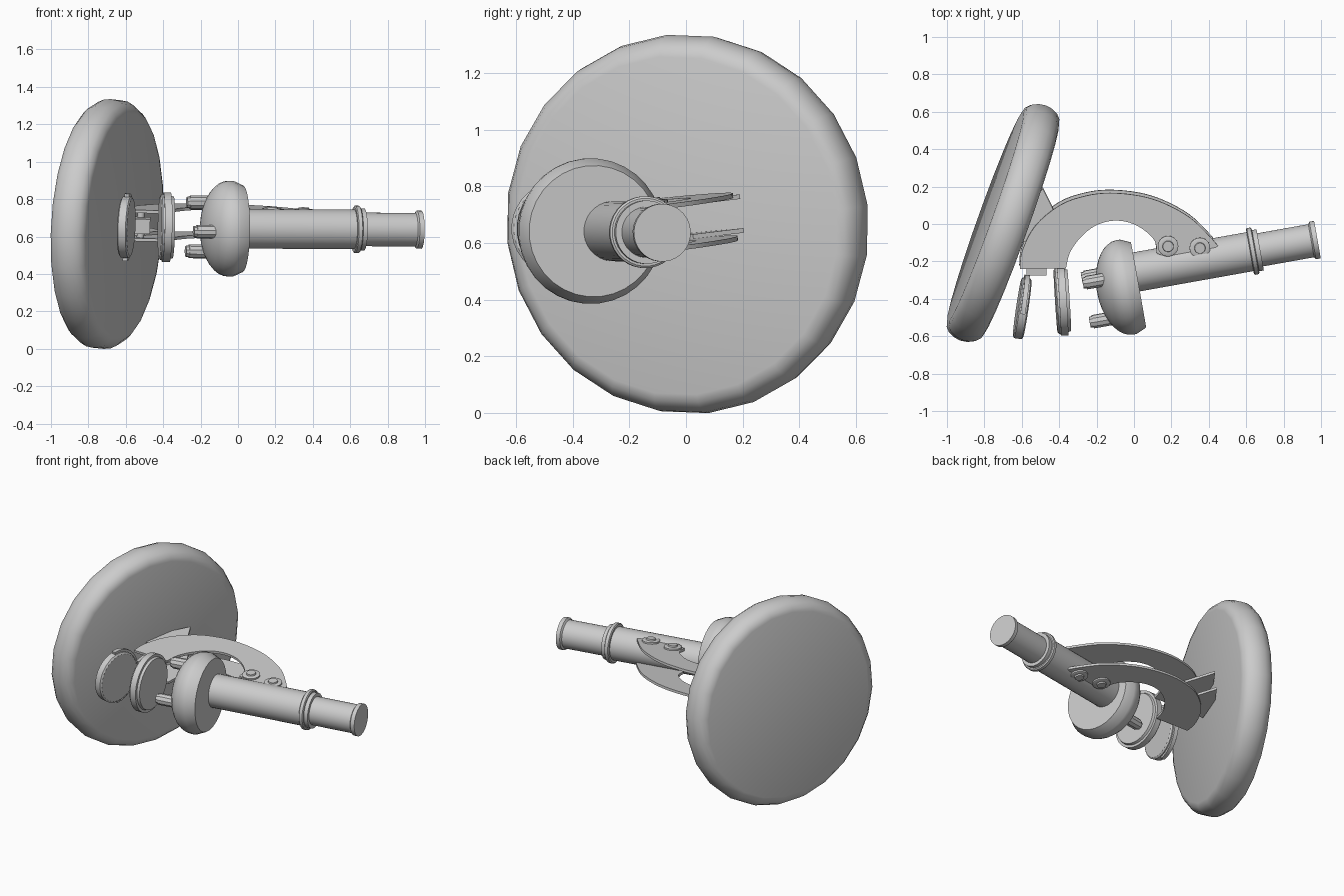
import bpy, bmesh, math
from mathutils import Vector, Matrix

cube = bpy.data.objects.get("Cube")
if cube:
    bpy.data.objects.remove(cube, do_unlink=True)

# Single grey material
grey = bpy.data.materials.new("light_grey")
grey.use_nodes = True
GREY = (0.6, 0.6, 0.6, 1)
grey.diffuse_color = GREY
grey.node_tree.nodes["Principled BSDF"].inputs["Base Color"].default_value = GREY

# The whole instrument lies slightly tilted: z is the normal of its symmetry plane
N = Vector((0.025, -0.11, 1)).normalized()
X = (Vector((1, 0, 0)) - N * N.x).normalized()
Y = N.cross(X)
FRAME = Matrix.Translation((0, 0, 0.67)) @ Matrix((X, Y, N)).transposed().to_4x4()


def finish(name, bm, matrix):
    bmesh.ops.recalc_face_normals(bm, faces=bm.faces[:])
    me = bpy.data.meshes.new(name)
    bm.to_mesh(me)
    bm.free()
    me.transform(matrix)
    me.materials.append(grey)
    ob = bpy.data.objects.new(name, me)
    bpy.context.collection.objects.link(ob)
    return ob


def lathe(name, profile, origin, axis, seg=32):
    """Revolve (distance along axis, radius) points and cap both ends."""
    axis = Vector(axis).normalized()
    up = Vector((0, 0, 1)) if abs(axis.z) < 0.9 else Vector((1, 0, 0))
    basis = Matrix((up, axis.cross(up), axis)).transposed().to_4x4()
    bm = bmesh.new()
    rings = []
    for t, r in profile:
        rings.append([bm.verts.new((r * math.cos(a), r * math.sin(a), t))
                      for a in (2 * math.pi * i / seg for i in range(seg))])
    for a, b in zip(rings, rings[1:]):
        for i in range(seg):
            j = (i + 1) % seg
            bm.faces.new((a[i], a[j], b[j], b[i]))
    bm.faces.new(rings[0])
    bm.faces.new(rings[-1])
    return finish(name, bm, FRAME @ Matrix.Translation(origin) @ basis)


def prism(name, outline, low, high):
    """Extrude a flat outline between two heights."""
    bm = bmesh.new()
    face = bm.faces.new([bm.verts.new((x, y, low)) for x, y in outline])
    res = bmesh.ops.extrude_face_region(bm, geom=[face])
    verts = [v for v in res["geom"] if isinstance(v, bmesh.types.BMVert)]
    bmesh.ops.translate(bm, verts=verts, vec=(0, 0, high - low))
    return finish(name, bm, FRAME)


def smooth_path(pts, steps=4):
    """Catmull-Rom curve through the points."""
    p = [Vector(q) for q in [pts[0]] + pts + [pts[-1]]]
    out = []
    for a, b, c, d in zip(p, p[1:], p[2:], p[3:]):
        for k in range(steps):
            t = k / steps
            out.append(0.5 * (2 * b + (c - a) * t + (2 * a - 5 * b + 4 * c - d) * t * t
                              + (3 * b - a - 3 * c + d) * t ** 3))
    return out + [p[-1]]


# Base: thick disc with a rounded rim
arc = [math.radians(-90 + 22.5 * i) for i in range(9)]
lathe("base_disc", [(0.1 * math.sin(a), 0.6 + 0.072 * math.cos(a)) for a in arc],
      (-0.70, 0.005, -0.021), (0.94, -0.342, 0), 24)

# Body tube with collar, eyepiece and end flange
U = Vector((0.985, 0.174, 0)).normalized()
V = Vector((-U.y, U.x, 0))
lathe("body_tube", [(0, 0.106), (0.635, 0.106)], (0, -0.26, 0), U)
lathe("tube_collar", [(0.63, 0.12), (0.635, 0.127), (0.655, 0.127), (0.66, 0.12),
                      (0.66, 0.112), (0.685, 0.112)], (0, -0.26, 0), U)
lathe("eyepiece", [(0.68, 0.09), (0.962, 0.09), (0.97, 0.102), (0.996, 0.102)],
      (0, -0.26, 0), U)

# Turret dome with three objectives
T = Vector((-0.05, -0.34, 0.008))
dome = [(-0.15 * math.cos(a), 0.257 * math.sin(a))
        for a in (math.radians(3 + 87 * i / 9) for i in range(10))]
lathe("turret", dome + [(0.02, 0.257), (0.075, 0.232)], T, U)
for i in range(3):
    ang = math.radians(180 + 120 * i)
    pos = T + 0.152 * (V * math.cos(ang) + Vector((0, 0, math.sin(ang))))
    lathe("objective_%d" % (i + 1),
          [(-0.217, 0.03), (-0.2, 0.032), (-0.2, 0.037), (-0.05, 0.037)], pos, U, 10)

# Curved arm: two matching plates
outer = [(-0.612, -0.23), (-0.60, -0.134), (-0.53, 0.0), (-0.40, 0.11), (-0.265, 0.16),
         (-0.13, 0.176), (0.03, 0.16), (0.163, 0.118), (0.297, 0.043), (0.393, -0.048),
         (0.447, -0.11)]
inner = [(0.12, -0.15), (0.11, -0.085), (0.056, -0.027), (-0.024, 0.016), (-0.115, 0.027),
         (-0.21, 0.0), (-0.29, -0.065), (-0.345, -0.145), (-0.366, -0.23)]
outline = smooth_path(outer) + [Vector((0.38, -0.15)), Vector((0.2, -0.175))] + smooth_path(inner)
tab = [(-0.49, 0.2), (-0.43, 0.08), (-0.40, 0.02), (-0.5, -0.08), (-0.62, -0.09), (-0.56, 0.1)]
for side, s in (("upper", 1), ("lower", -1)):
    prism(side + "_arm_plate", outline, s * 0.068, s * 0.084)
    # Tabs joining the arm to the base
    prism(side + "_base_tab", tab, s * 0.052, s * 0.068)
    # Pivot bolts
    for k, (x, y) in enumerate(((0.18, -0.11), (0.35, -0.12))):
        lathe("%s_bolt_%d" % (side, k + 1),
              [(0.075, 0.055), (0.094, 0.055), (0.097, 0.05), (0.097, 0.03),
               (0.106, 0.028), (0.106, 0.012)], (x, y, 0), (0, 0, s), 24)

# Block and pin between the plate ends
prism("mirror_block", [(-0.575, -0.27), (-0.47, -0.27), (-0.47, -0.15), (-0.575, -0.15)],
      -0.04, 0.04)
lathe("spacer_pin", [(-0.07, 0.02), (0.07, 0.02)], (-0.52, -0.18, 0), (0, 0, 1), 16)

# Stage disc
lathe("stage_disc", [(-0.037, 0.165), (-0.03, 0.176), (-0.02, 0.178), (-0.02, 0.187),
                     (0.02, 0.187), (0.02, 0.17), (0.036, 0.165)],
      (-0.383, -0.41, 0.015), (0.998, 0.06, 0))

# Mirror disc held by a half-ring fork
M = Vector((-0.598, -0.45, 0.015))
lathe("mirror_disc", [(-0.027, 0.155), (-0.02, 0.165), (0.02, 0.165), (0.027, 0.155)],
      M, (0.988, -0.15, 0))
across = Vector((0.15, 0.988, 0))
bm = bmesh.new()
thick = Vector((0.988, -0.15, 0)) * 0.013
sections = []
for i in range(17):
    a = math.radians(-94 + 188 * i / 16)
    d = across * math.cos(a) + Vector((0, 0, math.sin(a)))
    sections.append([bm.verts.new(M + d * r + thick * s)
                     for r, s in ((0.163, -1), (0.163, 1), (0.181, 1), (0.181, -1))])
for a, b in zip(sections, sections[1:]):
    for k in range(4):
        bm.faces.new((a[k], a[(k + 1) % 4], b[(k + 1) % 4], b[k]))
bm.faces.new(sections[0])
bm.faces.new(sections[-1])
finish("mirror_fork", bm, FRAME)

# Smooth shading with sharp edges kept
bpy.ops.object.select_all(action='DESELECT')
for ob in bpy.context.collection.objects:
    if ob.type == 'MESH':
        ob.select_set(True)
        bpy.context.view_layer.objects.active = ob
bpy.ops.object.shade_smooth_by_angle(angle=math.radians(32))
